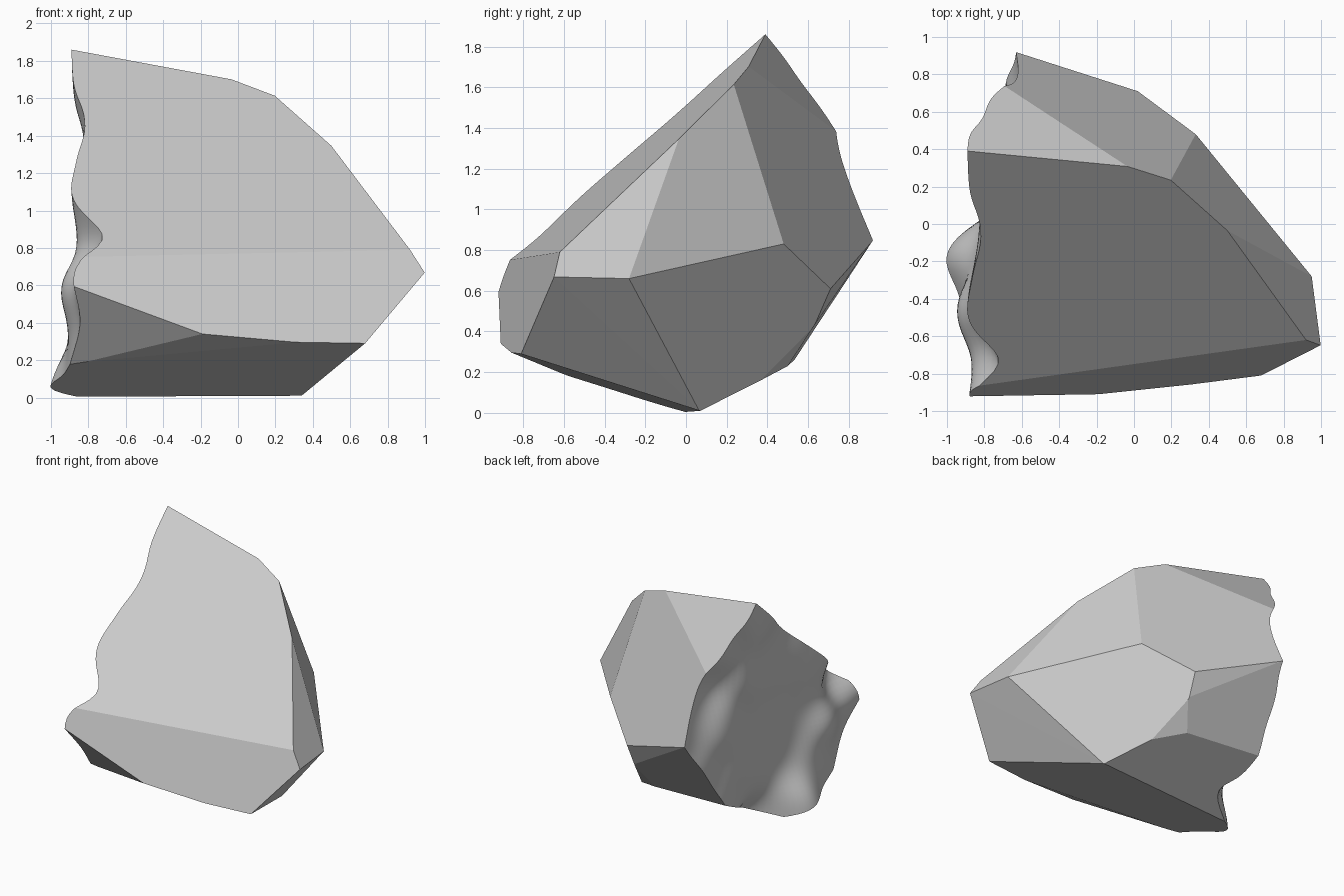
import bpy
import bmesh
from math import exp
from mathutils import Vector

if "Cube" in bpy.data.objects:
    bpy.data.objects.remove(bpy.data.objects["Cube"])

stone = bpy.data.materials.new("grey stone")
stone.use_nodes = True
grey = (0.6, 0.6, 0.6, 1)
stone.diffuse_color = grey
stone.node_tree.nodes["Principled BSDF"].inputs["Base Color"].default_value = grey


def make_object(name, bm):
    mesh = bpy.data.meshes.new(name)
    bm.to_mesh(mesh)
    bm.free()
    mesh.materials.append(stone)
    obj = bpy.data.objects.new(name, mesh)
    bpy.context.scene.collection.objects.link(obj)
    return obj


# Corners of the chipped rock
peak = Vector((-.89, .39, 1.86))
top_mid = Vector((-.04, .31, 1.70))
top_right = Vector((.18, .24, 1.62))
shoulder = Vector((.49, -.03, 1.36))
tip_upper = Vector((.92, -.62, .79))
tip = Vector((1, -.65, .67))
side = Vector((.95, -.28, .66))
back_side = Vector((.33, .48, .83))
back_mid = Vector((.02, .71, .61))
back_left = Vector((-.63, .92, .85))
notch = Vector((-.64, .76, 1.34))
front_right = Vector((.68, -.81, .29))
front_inner = Vector((.37, -.85, .29))
front_mid = Vector((-.19, -.91, .34))
front_left = Vector((-.87, -.92, .59))
front_low = Vector((-.90, -.56, .17))
base_left = Vector((-.80, 0, .005))
base_right = Vector((.34, .07, .01))
under_back = Vector((.18, .34, .15))
under_left = Vector((-.08, .50, .23))
under_mid = Vector((.02, .63, .43))

# Each flat facet is a cut through three corners
facets = [
    (peak, top_right, tip_upper),
    (tip_upper, front_mid, front_right),
    (front_left, front_mid, front_low),
    (front_mid, front_inner, front_low),
    (front_right, base_right, base_left),
    (base_right, base_left, under_left),
    (shoulder, tip_upper, side),
    (shoulder, side, back_side),
    (tip, side, base_right),
    (tip, base_right, front_right),
    (side, back_side, back_mid),
    (top_right, back_side, back_mid),
    (peak, top_mid, notch),
    (back_mid, under_mid, back_left),
    (under_mid, under_left, back_left),
    (under_mid, under_back, under_left),
]

# Faceted body: a block trimmed by every facet
centre = Vector((0, 0, .8))
bm = bmesh.new()
bmesh.ops.create_cube(bm, size=3)
bmesh.ops.translate(bm, vec=centre, verts=bm.verts)
for a, b, c in facets:
    normal = (b - a).cross(c - a).normalized()
    if normal.dot(centre - a) > 0:
        normal.negate()
    cut = bmesh.ops.bisect_plane(
        bm, geom=bm.verts[:] + bm.edges[:] + bm.faces[:], dist=1e-5,
        plane_co=a, plane_no=normal, clear_outer=True)
    rim = [e for e in cut["geom_cut"] if isinstance(e, bmesh.types.BMEdge)]
    bmesh.ops.contextual_create(bm, geom=rim)
bmesh.ops.recalc_face_normals(bm, faces=bm.faces[:])
rock = make_object("rock_fragment", bm)

# Broken side: control points (y, z, x) blended into a wavy sheet
controls = [
    # upper front rim
    (.39, 1.86, -.89), (.2, 1.68, -.88), (0, 1.45, -.82), (-.3, 1.2, -.87),
    (-.5, 1.05, -.88), (-.64, .95, -.79), (-.76, .85, -.72), (-.86, .7, -.86),
    # lower front rim
    (-.91, .57, -.87), (-.78, .45, -.85), (-.65, .28, -.87), (-.5, .17, -.91),
    # ridge
    (-.2, .05, -1), (-.05, 0, -.93), (-.52, .57, -.94), (-.35, .32, -.91),
    # back rim
    (.07, 0, -.74), (.41, .22, -.72), (.7, .55, -.69), (.92, .85, -.63),
    (.83, 1.05, -.62), (.77, 1.27, -.64), (.65, 1.53, -.78),
    # hollow middle
    (-.1, .6, -.82), (-.35, .85, -.86), (.05, .3, -.79), (.05, .85, -.8),
    (.25, 1.25, -.82), (.5, .9, -.75), (.3, .55, -.76), (-.05, 1.15, -.83),
]
SPREAD = .14
targets = [x for y, z, x in controls]


def broken_x(y, z):
    ws = [exp(-((y - cy) ** 2 + (z - cz) ** 2) / (2 * SPREAD ** 2))
          for cy, cz, cx in controls]
    return sum(w * t for w, t in zip(ws, targets)) / sum(ws)


# Adjust the blend until the sheet passes near its control points
for step in range(15):
    errors = [x - broken_x(y, z) for y, z, x in controls]
    targets = [t + e for t, e in zip(targets, errors)]

bm = bmesh.new()
bmesh.ops.create_grid(bm, x_segments=70, y_segments=70, size=1.25)
for v in bm.verts:
    y, z = v.co.x, v.co.y + .95
    v.co = (broken_x(y, z), y, z)
back = bmesh.ops.extrude_face_region(bm, geom=bm.faces[:])["geom"]
for v in back:
    if isinstance(v, bmesh.types.BMVert):
        v.co.x = -2
bmesh.ops.recalc_face_normals(bm, faces=bm.faces[:])
for f in bm.faces:
    f.smooth = True
cutter = make_object("break_cutter", bm)
cutter.hide_render = True

# Carve the break and keep only the finished rock
mod = rock.modifiers.new("break", "BOOLEAN")
mod.operation = "DIFFERENCE"
mod.solver = "EXACT"
mod.object = cutter
graph = bpy.context.evaluated_depsgraph_get()
carved = bpy.data.meshes.new_from_object(rock.evaluated_get(graph))
rock.modifiers.clear()
rock.data = carved
bpy.data.objects.remove(cutter)
